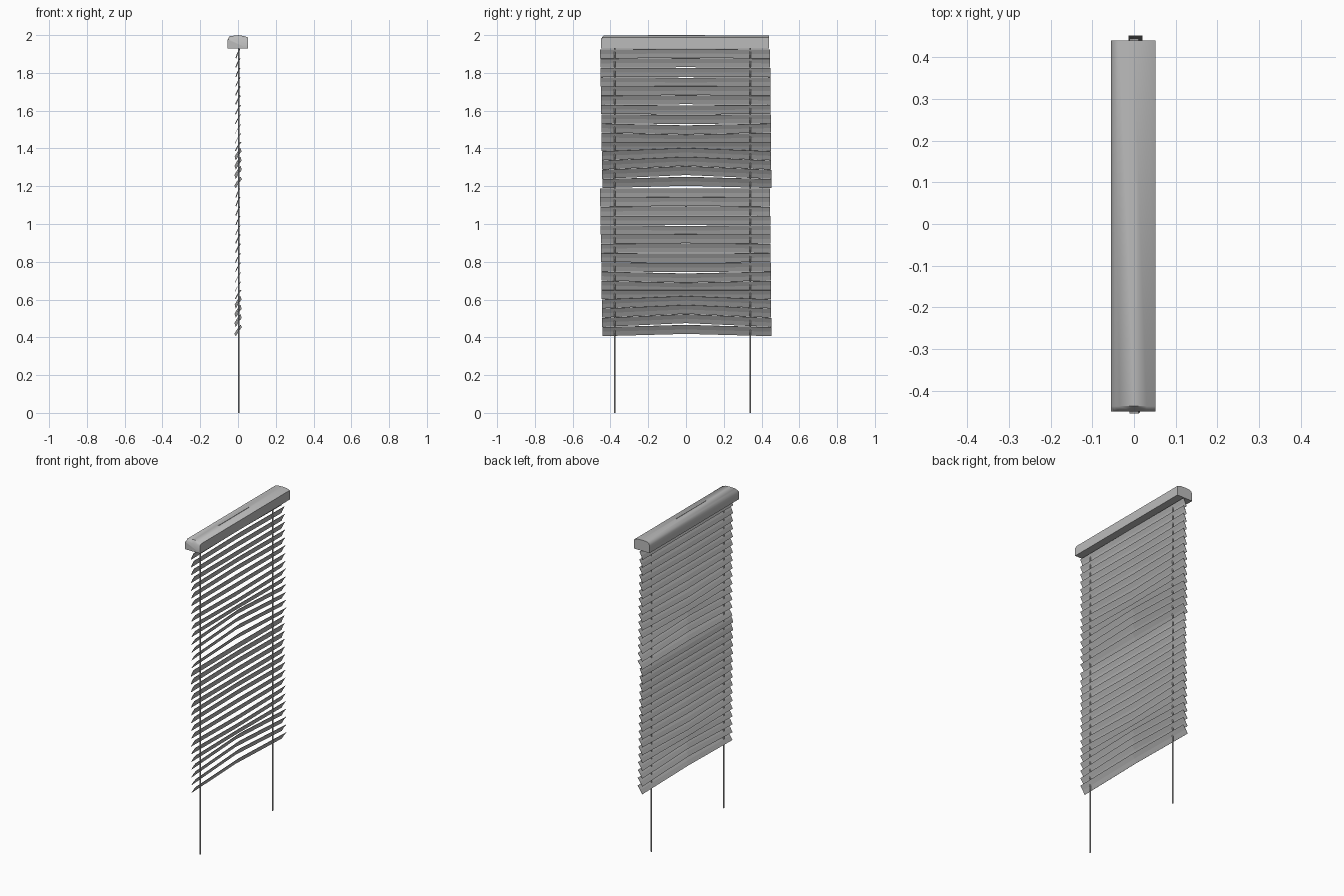
import bpy, bmesh, math

if "Cube" in bpy.data.objects:
    bpy.data.objects.remove(bpy.data.objects["Cube"])

def material(name, v):
    m = bpy.data.materials.new(name)
    m.diffuse_color = (v, v, v, 1)
    m.use_nodes = True
    m.node_tree.nodes["Principled BSDF"].inputs["Base Color"].default_value = m.diffuse_color
    return m

GREY = material("blind grey", 0.5)

def finish(bm, name, smooth=None):
    bmesh.ops.recalc_face_normals(bm, faces=bm.faces)
    me = bpy.data.meshes.new(name)
    bm.to_mesh(me)
    bm.free()
    ob = bpy.data.objects.new(name, me)
    bpy.context.collection.objects.link(ob)
    me.materials.append(GREY)
    if smooth:
        bpy.ops.object.select_all(action='DESELECT')
        ob.select_set(True)
        bpy.context.view_layer.objects.active = ob
        bpy.ops.object.shade_smooth_by_angle(angle=math.radians(smooth))
    return ob

def loft(bm, rings):
    """Skin a row of closed rings and cap both ends."""
    vs = [[bm.verts.new(p) for p in r] for r in rings]
    n = len(vs[0])
    for a, b in zip(vs, vs[1:]):
        for i in range(n):
            j = (i + 1) % n
            bm.faces.new((a[i], a[j], b[j], b[i]))
    bm.faces.new(vs[0])
    bm.faces.new(vs[-1][::-1])

# Head rail: softly domed profile, chamfered at the front end
profile = [(-.055, 1.93), (.052, 1.93), (.052, 1.988), (.03, 1.996),
           (0, 1.998), (-.035, 1.996), (-.047, 1.992), (-.055, 1.975)]
bm = bmesh.new()
loft(bm, [[(x, y, min(z, top)) for x, z in profile]
          for y, top in ((-.45, 1.98), (-.437, 2.0), (.44, 2.0))])
finish(bm, "head_rail", 50)

# Slats: two stacks of sixteen, steeply tilted and kinked at mid length
PITCH, H = .049, .047
LIFT = [0, .003, .003, 0, -.003, .002, .003, -.002, -.004, -.010,
        -.010, 0, .018, .020, .020, .012]
bm = bmesh.new()
for group in range(2):
    for k in range(16):
        if group == 0 and k == 0:
            continue                      # hidden inside the rail
        z = 1.975 - (group * 16 + k + 1) * PITCH
        t = k / 15
        y0, y1 = -.455 + .012 * t, .445 + .007 * t
        d = .010 + .006 * t               # half depth grows down the stack
        rings = []
        for y, lift, dx in ((y0, 0, .003 * t), (0, LIFT[k], -.003), (y1, 0, .003 * t)):
            low, mid, top = (dx - d, z + lift), (dx - .002, z + lift + H * .5), (dx + d, z + lift + H)
            rings.append([(x, y, zz) for x, zz in (low, mid, top)] +
                         [(x + .0015, y, zz - .0008) for x, zz in (top, mid, low)])
        loft(bm, rings)
finish(bm, "slats")

# Pull cords hanging to the floor
for name, y in (("front_cord", -.378), ("back_cord", .34)):
    bm = bmesh.new()
    loft(bm, [[(.003 + .004 * math.cos(a * math.tau / 8), y + .004 * math.sin(a * math.tau / 8), z)
               for a in range(8)] for z in (0, 1.95)])
    finish(bm, name, 60)

# Thin tilt slot strip along the top of the rail
bm = bmesh.new()
loft(bm, [[(.002, y, 1.99), (.006, y, 1.99), (.006, y, 2.0), (.002, y, 2.0)] for y in (-.2, .1)])
finish(bm, "tilt_strip")
